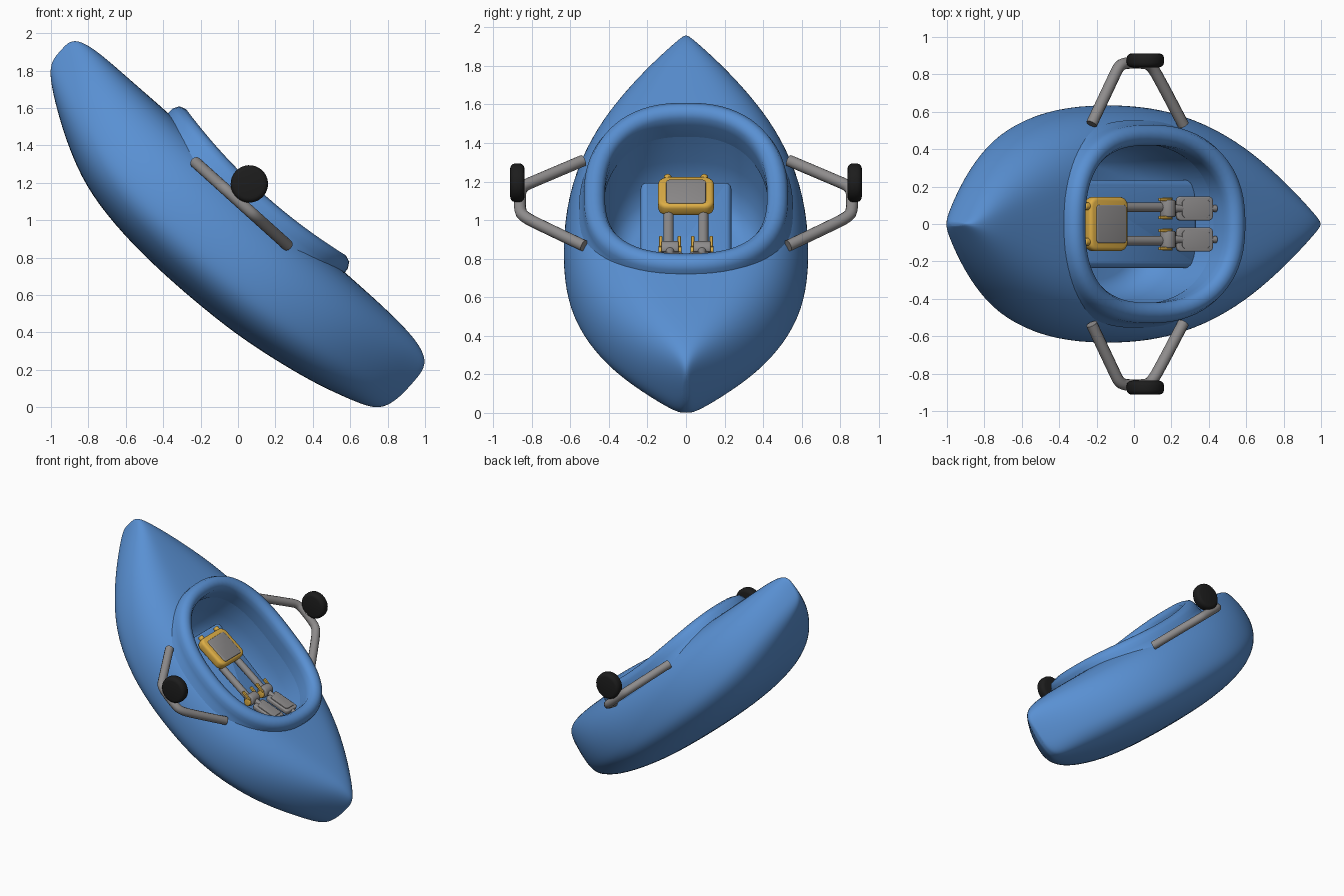
import bpy, bmesh, math
from mathutils import Matrix, Vector

if "Cube" in bpy.data.objects:
    bpy.data.objects.remove(bpy.data.objects["Cube"])

# Boat space: x along the keel, y across, z out of the deck; then tilted nose-down
TILT = Matrix.Translation((0, 0, 1)) @ Matrix.Rotation(math.radians(42), 4, 'Y')


def material(name, rgb):
    m = bpy.data.materials.new(name)
    m.diffuse_color = (*rgb, 1)
    m.use_nodes = True
    m.node_tree.nodes["Principled BSDF"].inputs["Base Color"].default_value = m.diffuse_color
    return m


BLUE = material("blue plastic", (0.10, 0.28, 0.65))
GREY = material("grey metal", (0.27, 0.26, 0.26))
YELLOW = material("yellow paint", (0.72, 0.42, 0.06))
BLACK = material("black rubber", (0.012, 0.012, 0.012))


def finish(name, bm, mat, local=Matrix(), angle=40):
    bmesh.ops.recalc_face_normals(bm, faces=bm.faces)
    me = bpy.data.meshes.new(name)
    bm.to_mesh(me)
    bm.free()
    ob = bpy.data.objects.new(name, me)
    bpy.context.collection.objects.link(ob)
    me.materials.append(mat)
    ob.matrix_world = TILT @ local
    activate(ob)
    bpy.ops.object.shade_smooth_by_angle(angle=math.radians(angle))
    return ob


def activate(ob):
    bpy.ops.object.select_all(action='DESELECT')
    ob.select_set(True)
    bpy.context.view_layer.objects.active = ob


def apply(ob, mod):
    activate(ob)
    bpy.ops.object.modifier_apply(modifier=mod.name)


def loft(rings, cap=True, close=False):
    bm = bmesh.new()
    vs = [[bm.verts.new(p) for p in r] for r in rings]
    n = len(vs[0])
    pairs = list(zip(vs, vs[1:])) + ([(vs[-1], vs[0])] if close else [])
    for a, b in pairs:
        for i in range(n if cap else n - 1):
            j = (i + 1) % n
            bm.faces.new((a[i], a[j], b[j], b[i]))
    if cap:
        bm.faces.new(vs[0])
        bm.faces.new(vs[-1])
    return bm


def box(name, centre, size, mat, bevel, tilt=0.0, upright=None):
    bm = bmesh.new()
    bmesh.ops.create_cube(bm, size=1)
    bmesh.ops.scale(bm, vec=size, verts=bm.verts)
    if upright:  # round the four vertical corners first
        es = [e for e in bm.edges if abs(e.verts[0].co.z - e.verts[1].co.z) > 1e-5]
        bmesh.ops.bevel(bm, geom=es, offset=upright, segments=5, profile=0.5, affect='EDGES')
    es = [e for e in bm.edges if len(e.link_faces) == 2 and e.calc_face_angle() > 0.6]
    bmesh.ops.bevel(bm, geom=es, offset=bevel, segments=3, profile=0.5, affect='EDGES')
    local = Matrix.Translation(centre) @ Matrix.Rotation(math.radians(tilt), 4, 'Y')
    return finish(name, bm, mat, local)


def rod(name, a, b, r, mat, bevel=0.0, seg=20):
    a, b = Vector(a), Vector(b)
    bm = bmesh.new()
    bmesh.ops.create_cone(bm, cap_ends=True, segments=seg, radius1=r, radius2=r, depth=(b - a).length)
    if bevel:
        es = [e for e in bm.edges if e.calc_face_angle() > 1]
        bmesh.ops.bevel(bm, geom=es, offset=bevel, segments=3, profile=0.5, affect='EDGES')
    rot = (b - a).to_track_quat('Z', 'Y').to_matrix().to_4x4()
    return finish(name, bm, mat, Matrix.Translation((a + b) / 2) @ rot)


def spow(v, e):
    return math.copysign(abs(v) ** e, v)


def oval(t, a, b, e=2 / 2.4):
    return Vector((-0.025 + a * spow(math.cos(t), e), b * spow(math.sin(t), e), 0))


# Hull: stations of (position, keel height, deck height); boxy low sides, ridged deck at the tips
STATIONS = [(-1.312, 0.01, 0.075), (-1.307, -0.035, 0.11), (-1.275, -0.09, 0.147), (-1.18, -0.165, 0.167),
            (-1.05, -0.25, 0.172), (-0.88, -0.345, 0.174), (-0.68, -0.425, 0.178), (-0.4, -0.47, 0.178),
            (-0.1, -0.482, 0.172), (0.2, -0.474, 0.172), (0.45, -0.455, 0.175), (0.7, -0.413, 0.178),
            (0.9, -0.37, 0.178), (1.06, -0.32, 0.17), (1.16, -0.285, 0.155), (1.235, -0.245, 0.125),
            (1.268, -0.17, 0.08), (1.276, -0.09, 0.02)]
rings = []
for u, nb, nt in STATIONS:
    k = abs(u) / (1.29 if u > 0 else 1.32)
    w = 0.64 * (1 - k ** 2.55)
    mid = nb + 0.38 * (nt - nb)
    e = 0.42 + 0.55 * k ** 1.9
    ring = []
    for i in range(40):
        c, s = math.cos(i * math.tau / 40), math.sin(i * math.tau / 40)
        if s >= 0:
            ring.append((u, w * spow(c, e), mid + (nt - mid) * s))
        else:
            ring.append((u, w * spow(c, 0.72), mid - (mid - nb) * abs(s) ** 0.85))
    rings.append(ring)
hull = finish("hull", loft(rings), BLUE)
sub = hull.modifiers.new("smooth", 'SUBSURF')
sub.levels = sub.render_levels = 2
apply(hull, sub)

# Cockpit well cut into the hull
N = 72
levels = [(0.4, 1), (-0.1, 1), (-0.22, 0.96), (-0.3, 0.89), (-0.345, 0.8), (-0.36, 0.7)]
well = finish("cockpit_cutter", loft([[oval(i * math.tau / N, 0.54 * s, 0.435 * s) + Vector((0, 0, n))
                                       for i in range(N)] for n, s in levels]), BLUE)
cut = hull.modifiers.new("cockpit", 'BOOLEAN')
cut.object, cut.operation, cut.solver = well, 'DIFFERENCE', 'EXACT'
apply(hull, cut)
bpy.data.objects.remove(well)
activate(hull)
bpy.ops.object.shade_smooth_by_angle(angle=math.radians(40))

# Cockpit rim: a padded lip that rises at both ends
LIP = [(-0.045, -0.12), (-0.054, -0.03), (-0.054, 0.015), (-0.036, 0.045), (0, 0.058), (0.036, 0.045),
       (0.055, 0.012), (0.057, -0.02), (0.064, -0.05), (0.08, -0.09)]
rings = []
for i in range(N):
    t = (i + 0.5) * math.tau / N
    p = oval(t, 0.58, 0.475)
    d = oval(t + 0.02, 0.58, 0.475) - oval(t - 0.02, 0.58, 0.475)
    out = Vector((d.y, -d.x, 0)).normalized()
    h = 0.138 + 0.055 * (p.x / 0.58) ** 2
    rings.append([p + out * o + Vector((0, 0, h + z)) for o, z in LIP])
finish("cockpit_rim", loft(rings, cap=False, close=True), BLUE, angle=70)

# Seat riser running the length of the cockpit floor
box("seat_riser", (0.07, 0, -0.22), (0.9, 0.47, 0.31), BLUE, 0.03, upright=0.03)

# Yellow seat frame with grey pad
box("seat_frame", (-0.195, 0, -0.008), (0.26, 0.29, 0.07), YELLOW, 0.02, tilt=-5, upright=0.05)
box("seat_pad", (-0.188, 0, 0.026), (0.2, 0.205, 0.018), GREY, 0.006, tilt=-5, upright=0.02)

# Leg rods, ankle joints, pedals and side wheels, both sides
for side, s in (("left", -1), ("right", 1)):
    y = 0.083 * s
    rod(side + "_frame_knob", (-0.35, 0.095 * s, -0.01), (-0.3, 0.095 * s, -0.01), 0.02, YELLOW, 0.006)
    rod(side + "_leg_rod", (-0.08, 0.09 * s, -0.03), (0.23, 0.09 * s, -0.005), 0.026, GREY)
    rod(side + "_ankle_joint", (0.235, y - 0.045, 0.01), (0.235, y + 0.045, 0.01), 0.042, GREY, 0.008)
    for k in (-1, 1):
        rod(side + "_ankle_cap", (0.24, y + 0.04 * k, 0.0), (0.24, y + 0.06 * k, 0.0), 0.028, YELLOW, 0.006)
        box(side + "_ankle_claw", (0.2, y + 0.048 * k, 0.025), (0.08, 0.018, 0.02), YELLOW, 0.004)
    rod(side + "_pedal_link", (0.23, y, 0.015), (0.32, y, 0.035), 0.022, GREY)
    box(side + "_pedal", (0.38, y, 0.06), (0.205, 0.13, 0.032), GREY, 0.008, tilt=-22, upright=0.025)
    box(side + "_pedal_plate", (0.375, y, 0.077), (0.155, 0.098, 0.008), GREY, 0.002, tilt=-22, upright=0.02)
    rod(side + "_pedal_peg", (0.45, y, 0.085), (0.5, y, 0.105), 0.018, GREY, 0.004)

    # Bent outrigger tube
    pts = [(-0.375, 0.535), (-0.22, 0.78), (-0.175, 0.85), (-0.12, 0.862), (0.0, 0.862),
           (0.05, 0.85), (0.11, 0.78), (0.285, 0.53)]
    cu = bpy.data.curves.new(side + "_outrigger", 'CURVE')
    cu.dimensions = '3D'
    sp = cu.splines.new('NURBS')
    sp.points.add(len(pts) - 1)
    for q, (u, v) in zip(sp.points, pts):
        q.co = (u, v * s, 0.078, 1)
    sp.order_u, sp.use_endpoint_u, sp.resolution_u = 3, True, 8
    cu.bevel_depth, cu.bevel_resolution, cu.use_fill_caps = 0.031, 4, True
    cu.materials.append(GREY)
    ob = bpy.data.objects.new(side + "_outrigger", cu)
    bpy.context.collection.objects.link(ob)
    ob.matrix_world = TILT
    activate(ob)
    bpy.ops.object.convert(target='MESH')

    # Side wheel and its axle
    rod(side + "_wheel", (-0.085, 0.838 * s, 0.185), (-0.085, 0.912 * s, 0.185), 0.1, BLACK, 0.025, 32)
    rod(side + "_axle", (-0.07, 0.86 * s, 0.075), (-0.082, 0.868 * s, 0.15), 0.024, GREY)
